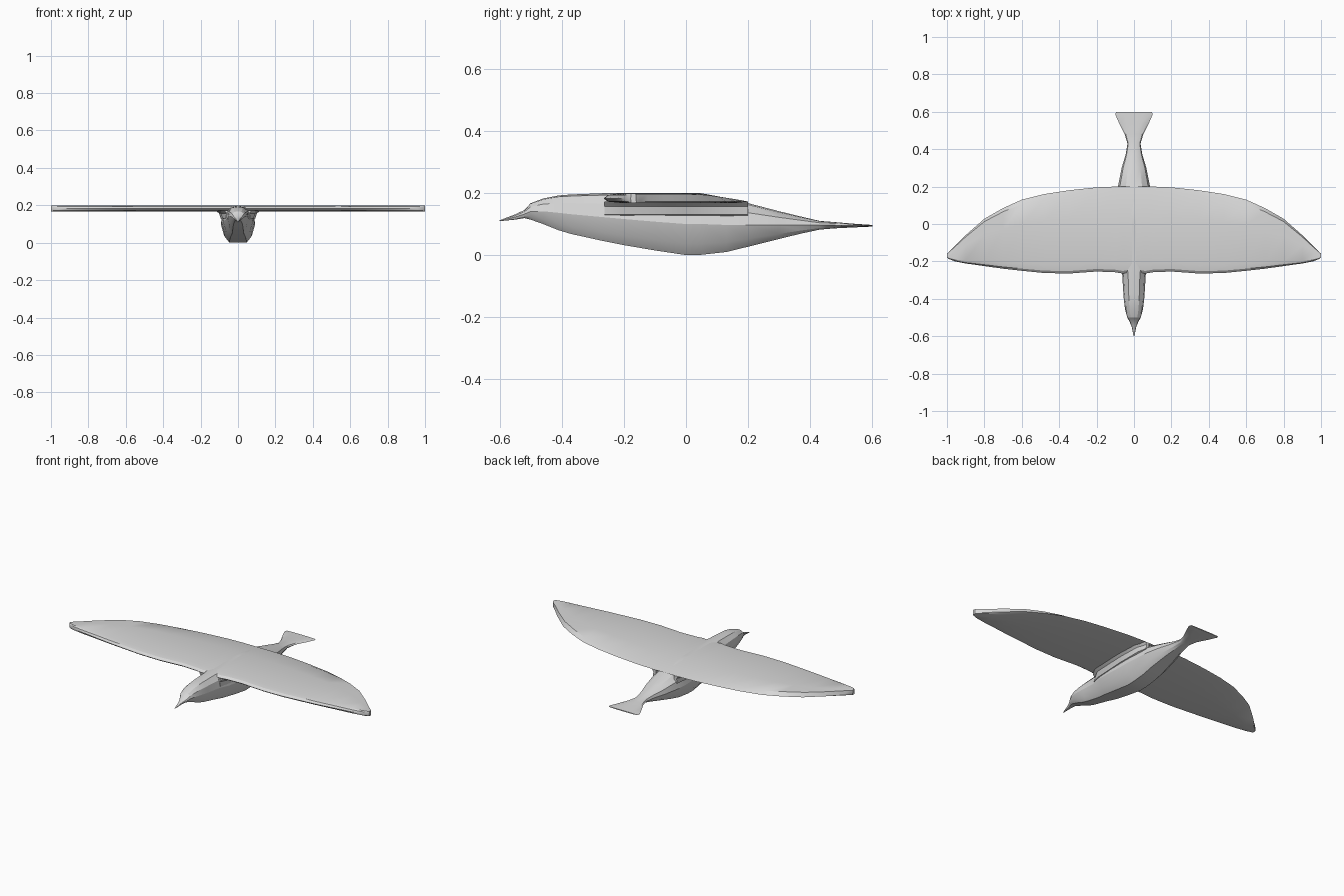
import bpy, bmesh, math

grey = bpy.data.materials.new("plain grey")
grey.diffuse_color = (0.68, 0.68, 0.68, 1)


def loft(name, rings, angle):
    """Skin a row of equal-sized closed rings and cap both ends."""
    bm = bmesh.new()
    rows = [[bm.verts.new(p) for p in ring] for ring in rings]
    n = len(rows[0])
    for a, b in zip(rows, rows[1:]):
        for i in range(n):
            j = (i + 1) % n
            bm.faces.new((a[i], a[j], b[j], b[i]))
    bm.faces.new(rows[0])
    bm.faces.new(rows[-1])
    bmesh.ops.recalc_face_normals(bm, faces=bm.faces)
    mesh = bpy.data.meshes.new(name)
    bm.to_mesh(mesh)
    bm.free()
    mesh.materials.append(grey)
    obj = bpy.data.objects.new(name, mesh)
    bpy.context.collection.objects.link(obj)
    bpy.context.view_layer.objects.active = obj
    obj.select_set(True)
    bpy.ops.object.shade_smooth_by_angle(angle=math.radians(angle))
    obj.select_set(False)
    return obj


# Body from beak tip to tail fan: y, half width, bottom, top
body = [
    (-0.60, 0.002, 0.109, 0.112), (-0.55, 0.012, 0.114, 0.131),
    (-0.52, 0.025, 0.119, 0.145), (-0.50, 0.036, 0.114, 0.167),
    (-0.46, 0.047, 0.100, 0.182), (-0.41, 0.054, 0.080, 0.192),
    (-0.37, 0.057, 0.068, 0.195), (-0.27, 0.063, 0.046, 0.199),
    (-0.20, 0.080, 0.032, 0.200), (-0.10, 0.088, 0.015, 0.200),
    (0.00, 0.092, 0.000, 0.200), (0.05, 0.092, 0.001, 0.199),
    (0.13, 0.090, 0.010, 0.184), (0.20, 0.086, 0.027, 0.167),
    (0.30, 0.066, 0.052, 0.141), (0.37, 0.045, 0.069, 0.124),
    (0.43, 0.035, 0.082, 0.110), (0.48, 0.050, 0.086, 0.106),
    (0.54, 0.080, 0.089, 0.101), (0.585, 0.100, 0.091, 0.098),
    (0.60, 0.096, 0.092, 0.097),
]
half = [(0, 1), (0.5, 0.96), (0.88, 0.78), (1, 0.5), (0.8, 0.18), (0.5, 0.0)]
section = half + [(-x, z) for x, z in reversed(half[1:])]
loft("body", [[(w * x, y, lo + (hi - lo) * z) for x, z in section]
              for y, w, lo, hi in body], 25)

# Wing span: x, leading edge y, trailing edge y
stations = [
    (0.0, -0.255, 0.20), (0.06, -0.265, 0.20), (0.10, -0.258, 0.20),
    (0.20, -0.254, 0.196), (0.35, -0.265, 0.18), (0.48, -0.262, 0.16),
    (0.60, -0.250, 0.13), (0.70, -0.239, 0.085), (0.80, -0.225, 0.028),
    (0.90, -0.211, -0.06), (0.96, -0.199, -0.12), (0.99, -0.187, -0.148),
    (1.00, -0.178, -0.160),
]


def top_z(y):
    """Upper wing surface: level in front, falling to the trailing edge."""
    return 0.198 - max(0, y - 0.05) * 0.15


def wing_ring(x, y0, y1):
    c = y1 - y0
    at = lambda t: y0 + c * t
    return [(x, y0, 0.182), (x, at(0.03), 0.193), (x, at(0.10), 0.198),
            (x, at(0.65), top_z(at(0.65))), (x, at(0.94), top_z(at(0.94)) - 0.002),
            (x, y1, 0.172), (x, at(0.93), 0.168), (x, at(0.5), 0.168),
            (x, at(0.12), 0.168), (x, at(0.03), 0.172)]


span = [(-x, a, b) for x, a, b in reversed(stations[1:])] + stations
loft("wings", [wing_ring(*s) for s in span], 25)

# Fairings blending each flank into the underside of the wing
for side, label in ((1, "right"), (-1, "left")):
    rings = []
    for y, inner, outer in ((-0.262, 0.045, 0.072), (-0.20, 0.06, 0.115),
                            (0.0, 0.07, 0.122), (0.14, 0.07, 0.115),
                            (0.20, 0.06, 0.088)):
        rings.append([(side * inner, y, 0.12), (side * (inner + 0.022), y, 0.13),
                      (side * (inner * 0.4 + outer * 0.6), y, 0.157),
                      (side * outer, y, 0.172), (side * inner, y, 0.172)])
    loft(label + "_wing_root", rings, 25)
